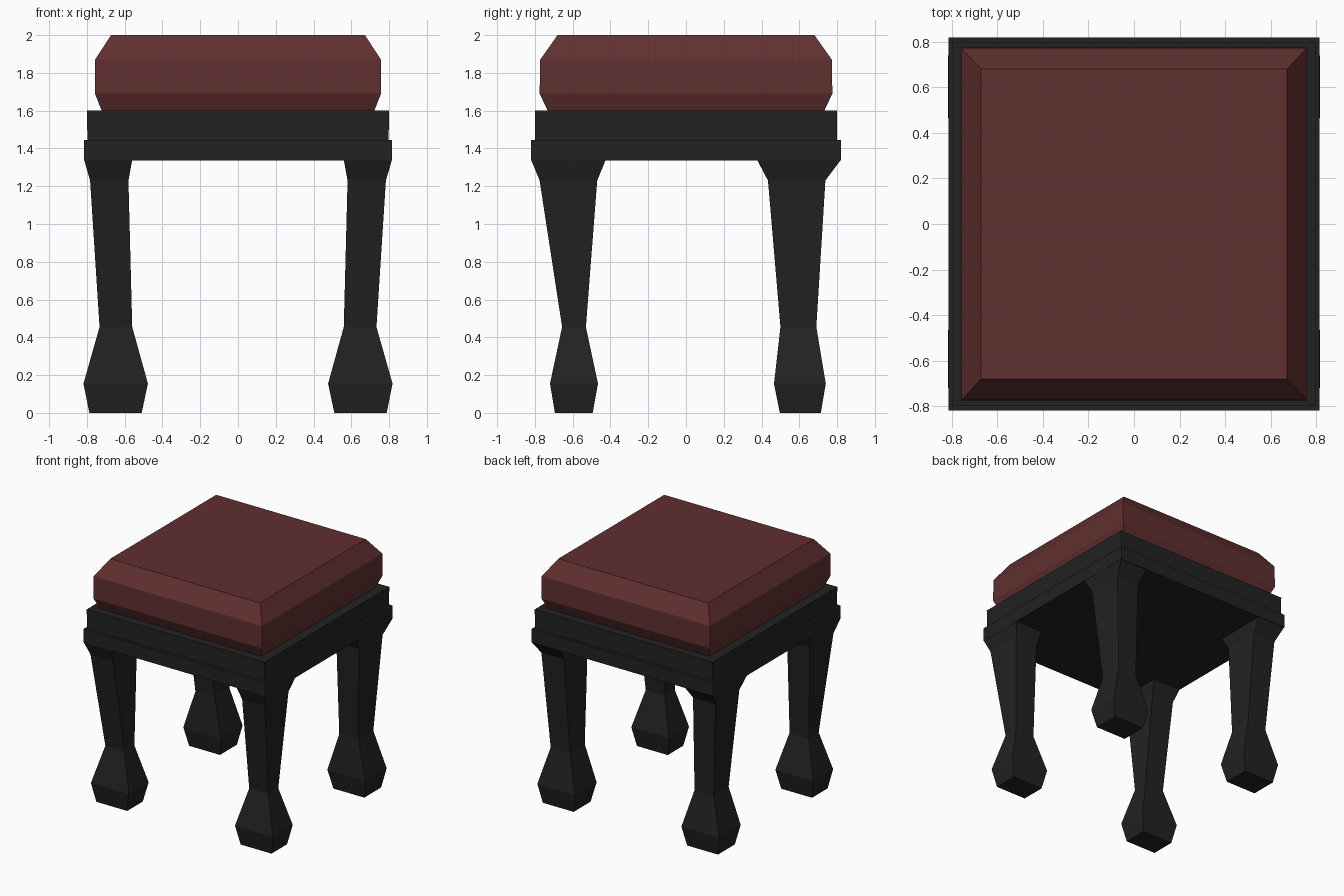
import bpy, bmesh

if "Cube" in bpy.data.objects:
    bpy.data.objects.remove(bpy.data.objects["Cube"])


def material(name, rgb):
    m = bpy.data.materials.new(name)
    m.diffuse_color = (*rgb, 1)
    m.use_nodes = True
    m.node_tree.nodes["Principled BSDF"].inputs["Base Color"].default_value = m.diffuse_color
    return m


RED = material("dark red fabric", (0.118, 0.029, 0.029))
BLACK = material("black wood", (0.016, 0.016, 0.016))


def loft(name, rings, mat):
    """Flat-faced solid through rectangular rings (z, x0, x1, y0, y1)."""
    bm = bmesh.new()
    loops = []
    for z, x0, x1, y0, y1 in rings:
        loops.append([bm.verts.new(p) for p in
                      ((x0, y0, z), (x1, y0, z), (x1, y1, z), (x0, y1, z))])
    bm.faces.new(loops[0][::-1])
    bm.faces.new(loops[-1])
    for a, b in zip(loops, loops[1:]):
        for i in range(4):
            j = (i + 1) % 4
            bm.faces.new((a[i], a[j], b[j], b[i]))
    bmesh.ops.recalc_face_normals(bm, faces=bm.faces)
    me = bpy.data.meshes.new(name)
    bm.to_mesh(me)
    bm.free()
    me.materials.append(mat)
    ob = bpy.data.objects.new(name, me)
    bpy.context.collection.objects.link(ob)
    return ob


def centred(rings):
    return [(z, -x, x, -y, y) for z, x, y in rings]


# Bevelled cushion
loft("cushion", centred([(1.595, 0.72, 0.73), (1.69, 0.757, 0.775),
                         (1.87, 0.757, 0.772), (2.0, 0.672, 0.68)]), RED)

# Stepped seat frame
loft("upper_frame", centred([(1.44, 0.797, 0.80), (1.60, 0.80, 0.80)]), BLACK)
loft("lower_frame", centred([(1.335, 0.815, 0.82), (1.445, 0.815, 0.82)]), BLACK)

# Leg sections: z, inner x, outer x, then y ranges for the front and back legs
SECTIONS = [
    (0.0, 0.51, 0.787, (-0.694, -0.494), (0.497, 0.714)),
    (0.155, 0.477, 0.818, (-0.72, -0.466), (0.466, 0.74)),
    (0.455, 0.56, 0.733, (-0.656, -0.53), (0.50, 0.69)),
    (1.23, 0.58, 0.783, (-0.775, -0.47), (0.434, 0.738)),
    (1.34, 0.56, 0.815, (-0.82, -0.425), (0.376, 0.82)),
]
for end, col in (("front", 3), ("back", 4)):
    for side, s in (("left", -1), ("right", 1)):
        rings = [(r[0], *sorted((s * r[1], s * r[2])), *r[col]) for r in SECTIONS]
        loft(f"{end}_{side}_leg", rings, BLACK)
